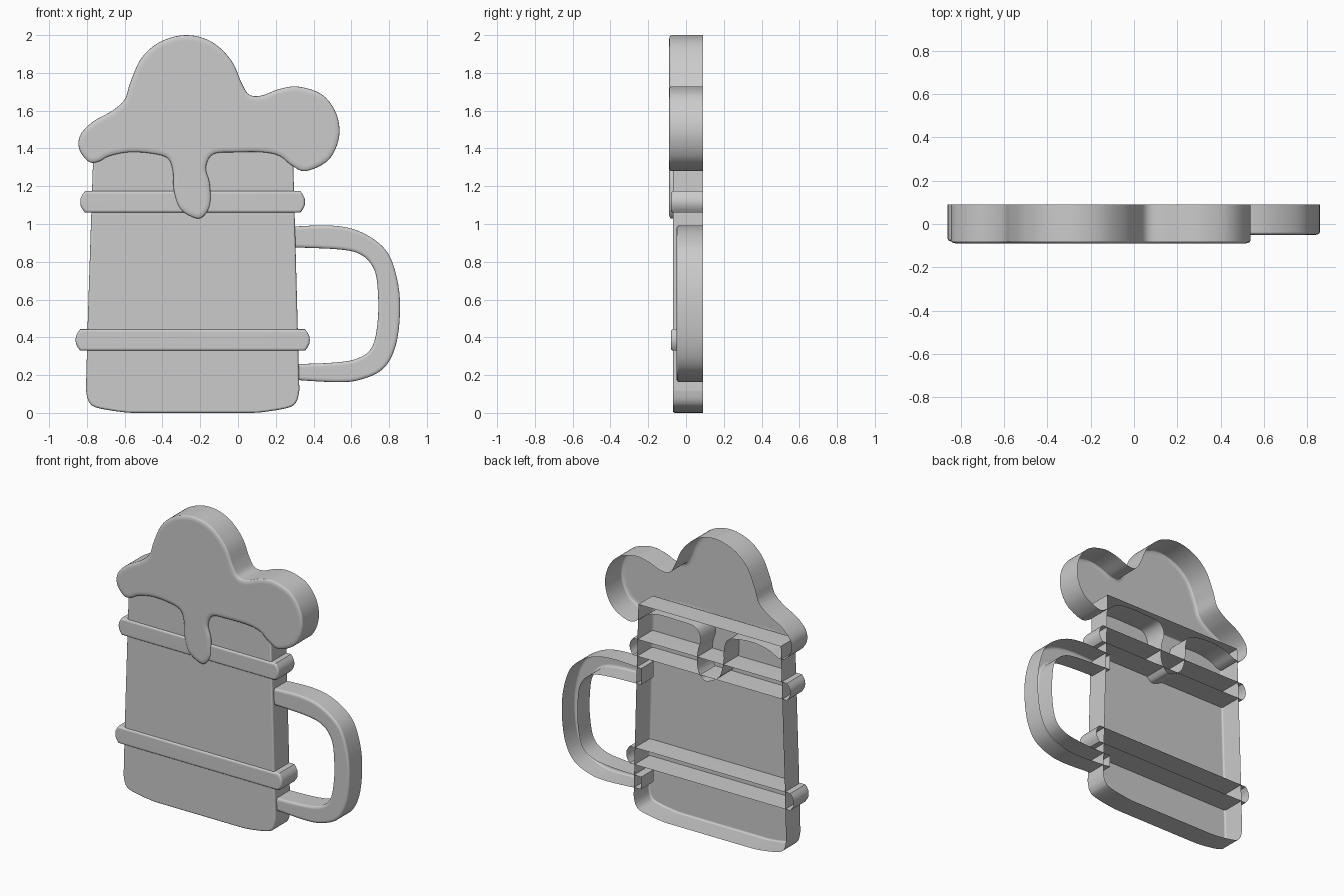
import bpy, bmesh, math
from mathutils import Vector

cube = bpy.data.objects.get("Cube")
if cube:
    bpy.data.objects.remove(cube, do_unlink=True)

BACK = 0.09

grey = bpy.data.materials.new("plain grey")
grey.use_nodes = True
colour = (0.6, 0.6, 0.6, 1)
grey.diffuse_color = colour
grey.node_tree.nodes["Principled BSDF"].inputs["Base Color"].default_value = colour


def smooth(points, closed=False, steps=6):
    """Catmull-Rom curve through the points."""
    pts = [Vector(p) for p in points]
    n = len(pts)
    pick = (lambda i: pts[i % n]) if closed else (lambda i: pts[max(0, min(n - 1, i))])
    out = []
    for i in range(n if closed else n - 1):
        a, b, c, d = (pick(i + k) for k in (-1, 0, 1, 2))
        for s in range(steps):
            t = s / steps
            out.append(b + (c - a) * t / 2 + (a * 2 - b * 5 + c * 4 - d) * t**2 / 2
                       + (b * 3 - a - c * 3 + d) * t**3 / 2)
    if not closed:
        out.append(pts[-1])
    return out


def inset(points, amount):
    """Move a counter-clockwise outline inwards with mitred corners."""
    out = []
    for i, p in enumerate(points):
        a = (p - points[i - 1]).normalized()
        b = (points[(i + 1) % len(points)] - p).normalized()
        na, nb = Vector((-a.y, a.x)), Vector((-b.y, b.x))
        out.append(p + (na + nb) * amount / max(0.4, 1 + na.dot(nb)))
    return out


def shell(name, outline, front, width, depth=0.012, steps=4):
    """Open-backed relief: wall, rounded rim and flat front."""
    pts = [Vector(p) for p in outline]
    area = sum(pts[i - 1].cross(p) for i, p in enumerate(pts))
    if area < 0:
        pts.reverse()
    bm = bmesh.new()
    levels = [(0, BACK)]
    for k in range(steps + 1):
        a = math.pi / 2 * k / steps
        levels.append((width * (1 - math.cos(a)), front + depth * (1 - math.sin(a))))
    rings = [[bm.verts.new((p.x, y, p.y)) for p in inset(pts, w)] for w, y in levels]
    n = len(pts)
    for low, high in zip(rings, rings[1:]):
        for i in range(n):
            j = (i + 1) % n
            bm.faces.new((low[i], low[j], high[j], high[i]))
    bm.faces.new(rings[-1])
    mesh = bpy.data.meshes.new(name)
    bm.to_mesh(mesh)
    bm.free()
    mesh.materials.append(grey)
    obj = bpy.data.objects.new(name, mesh)
    bpy.context.collection.objects.link(obj)
    bpy.ops.object.select_all(action="DESELECT")
    obj.select_set(True)
    bpy.context.view_layer.objects.active = obj
    bpy.ops.object.shade_smooth_by_angle(angle=math.radians(40))
    weighted = obj.modifiers.new("weighted normals", "WEIGHTED_NORMAL")
    weighted.keep_sharp = True
    return obj


# Tapered mug body with a rounded base
base_left = smooth([(-.805, .12), (-.79, .06), (-.745, .027), (-.6, .003), (-.5, 0)])
base_right = smooth([(.02, 0), (.12, .003), (.265, .027), (.31, .06), (.325, .12)])
shell("mug_body", [(-.765, 1.41), (-.795, .5)] + base_left + base_right
      + [(.315, .5), (.29, 1.41)], -0.07, 0.012)

# Two bands with rounded ends
for name, left, right, z in (("upper_band", -.835, .355, 1.117),
                             ("lower_band", -.86, .38, .386)):
    h = 0.057
    end = [(0.025, -1), (0.012, -.7), (0.002, -.35), (0, 0),
           (0.002, .35), (0.012, .7), (0.025, 1)]
    outline = [(right - dx, z + t * h) for dx, t in end]
    outline += [(left + dx, z + t * h) for dx, t in reversed(end)]
    shell(name, outline, -0.08, 0.015)

# Curved handle
outer = [(.27, .985), (.49, .992), (.645, .96), (.78, .865), (.84, .72), (.858, .55),
         (.836, .36), (.77, .235), (.645, .175), (.51, .163), (.27, .177)]
inner = [(.27, .258), (.49, .265), (.63, .287), (.71, .35), (.74, .49), (.74, .65),
         (.72, .76), (.655, .835), (.54, .865), (.27, .877)]
shell("handle", smooth(outer) + smooth(inner), -0.05, 0.02)

# Foam cap with a hanging drip
foam = [(-.22, 1.03), (-.305, 1.08), (-.34, 1.18), (-.345, 1.28), (-.375, 1.35),
        (-.47, 1.375), (-.58, 1.38), (-.68, 1.36), (-.74, 1.33), (-.79, 1.33),
        (-.84, 1.395), (-.835, 1.47), (-.77, 1.54), (-.665, 1.6), (-.6, 1.66),
        (-.57, 1.75), (-.51, 1.88), (-.41, 1.965), (-.275, 2), (-.14, 1.965),
        (-.035, 1.865), (.02, 1.745), (.06, 1.685), (.125, 1.68), (.22, 1.715),
        (.32, 1.727), (.445, 1.685), (.52, 1.585), (.535, 1.46), (.48, 1.34),
        (.36, 1.28), (.285, 1.31), (.22, 1.36), (.13, 1.38), (-.015, 1.38),
        (-.13, 1.37), (-.17, 1.3), (-.15, 1.215), (-.147, 1.11), (-.175, 1.05)]
shell("foam", smooth(foam, closed=True), -0.09, 0.03)
